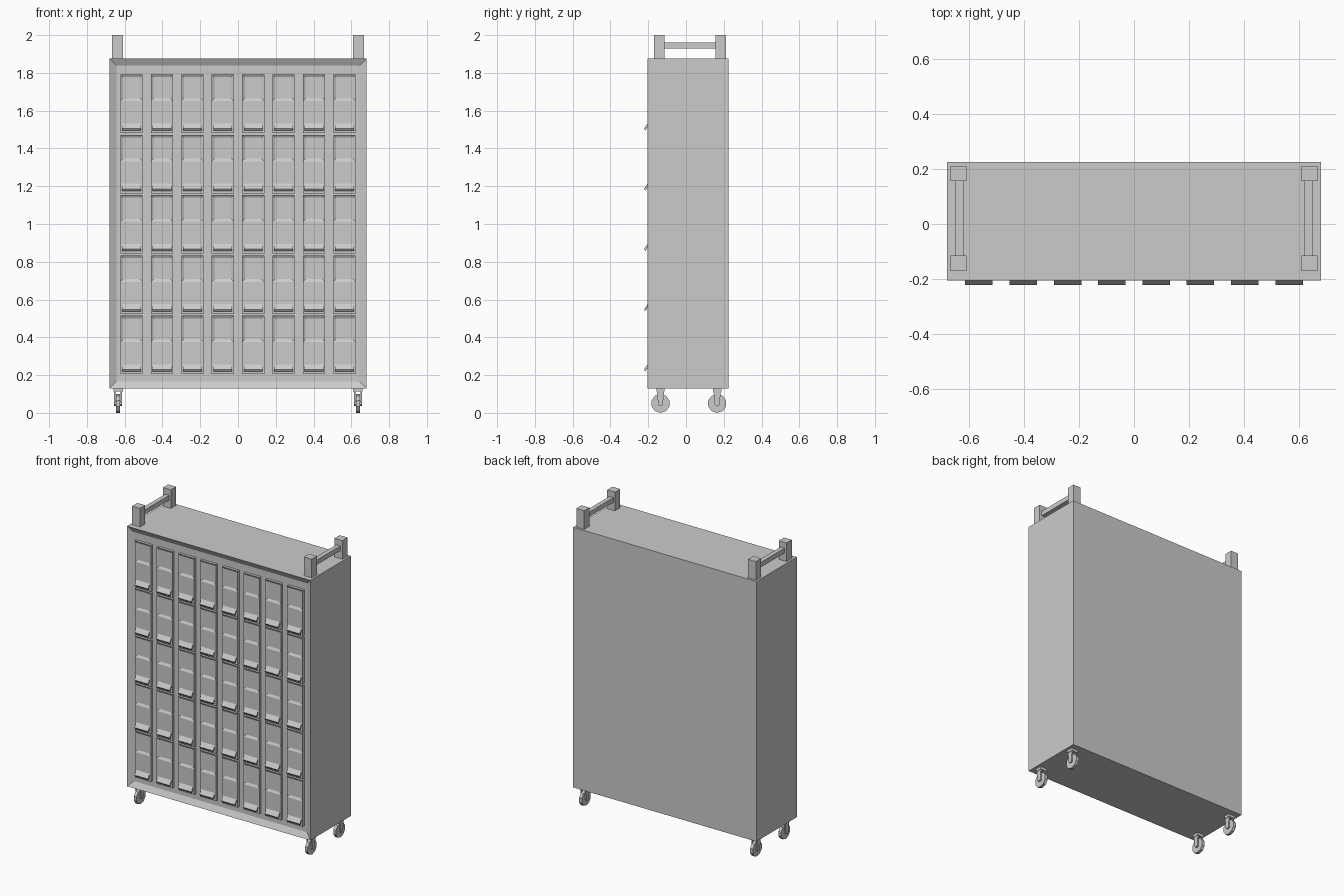
import bpy, bmesh, math
from mathutils import Vector, Matrix

cube = bpy.data.objects.get("Cube")
if cube:
    bpy.data.objects.remove(cube, do_unlink=True)

grey = bpy.data.materials.new("plain grey")
grey.use_nodes = True
COL = (0.6, 0.6, 0.6, 1)
grey.diffuse_color = COL
grey.node_tree.nodes["Principled BSDF"].inputs["Base Color"].default_value = COL


def finish(name, bm):
    bmesh.ops.recalc_face_normals(bm, faces=bm.faces[:])
    mesh = bpy.data.meshes.new(name)
    bm.to_mesh(mesh)
    bm.free()
    mesh.materials.append(grey)
    ob = bpy.data.objects.new(name, mesh)
    bpy.context.collection.objects.link(ob)
    return ob


def add_box(bm, lo, hi):
    lo, hi = Vector(lo), Vector(hi)
    mat = Matrix.Translation((lo + hi) / 2) @ Matrix.Diagonal((*(hi - lo), 1))
    return bmesh.ops.create_cube(bm, size=1, matrix=mat)["verts"]


def add_prism(bm, profile, x0, x1):
    """Extrude a (y, z) profile along x."""
    face = bm.faces.new([bm.verts.new((x0, y, z)) for y, z in profile])
    ext = bmesh.ops.extrude_face_region(bm, geom=[face])["geom"]
    moved = [v for v in ext if isinstance(v, bmesh.types.BMVert)]
    bmesh.ops.translate(bm, verts=moved, vec=(x1 - x0, 0, 0))


def sink_front(bm, verts, border, depth):
    """Inset the front face of a box and push it inwards."""
    faces = {f for v in verts for f in v.link_faces}
    front = min(faces, key=lambda f: f.calc_center_median().y)
    bmesh.ops.inset_individual(bm, faces=[front], thickness=border, use_even_offset=True)
    bmesh.ops.translate(bm, verts=front.verts[:], vec=(0, depth, 0))


# Cabinet shell with a recessed front
FRONT, BACK, RECESS = -0.205, 0.225, 0.02
bm = bmesh.new()
shell = add_box(bm, (-0.68, FRONT, 0.13), (0.68, BACK, 1.875))
sink_front(bm, shell, 0.037, RECESS)
finish("cabinet_body", bm)

# Grid of drawer fronts, each with a shallow label recess and a sloping pull
drawers, labels, pulls = bmesh.new(), bmesh.new(), bmesh.new()
for col in range(8):
    x = (col - 3.5) * 0.161
    for row in range(5):
        z = 0.205 + row * 0.319
        w, h = 0.0585, 0.31
        y0, y1 = FRONT + 0.002, FRONT + RECESS + 0.004
        # lower panel and the sunk label panel above it
        add_box(drawers, (x - w, y0, z), (x + w, y1, z + 0.17))
        upper = add_box(drawers, (x - w, y0, z + 0.17), (x + w, y1, z + h))
        sink_front(drawers, upper, 0.014, 0.008)
        # pull
        add_prism(pulls, [(y0 + 0.002, z + 0.052), (y0, z + 0.052), (-0.222, z + 0.024),
                          (-0.215, z + 0.014), (y0 + 0.002, z + 0.038)], x - 0.05, x + 0.05)
labels.free()
finish("drawer_fronts", drawers)
finish("drawer_pulls", pulls)

# Push handles and casters on both sides
for side, s in (("left", 1), ("right", -1)):
    bm = bmesh.new()
    for y in (-0.1425, 0.1835):
        add_box(bm, (s * 0.637 - 0.029, y - 0.0275, 1.875), (s * 0.637 + 0.029, y + 0.0275, 2.0))
    finish(side + "_handle_posts", bm)
    bm = bmesh.new()
    add_box(bm, (s * 0.635 - 0.015, -0.12, 1.928), (s * 0.635 + 0.015, 0.16, 1.96))
    finish(side + "_handle_bar", bm)

    for end, y in (("front", -0.135), ("rear", 0.165)):
        x = s * 0.635
        # wheel with a wider hub
        bm = bmesh.new()
        for radius, width in ((0.05, 0.02), (0.014, 0.042)):
            bmesh.ops.create_cone(bm, cap_ends=True, segments=10, radius1=radius, radius2=radius,
                                  depth=width, matrix=Matrix.Translation((x, y, 0.05))
                                  @ Matrix.Rotation(math.pi / 2, 4, 'Y')
                                  @ Matrix.Rotation(math.pi / 10, 4, 'Z'))
        finish(f"{end}_{side}_wheel", bm)
        # fork: two cheeks under a crown
        bm = bmesh.new()
        cheek = [(y - 0.012, 0.045), (y + 0.012, 0.045), (y + 0.02, 0.118), (y - 0.02, 0.118)]
        for k in (-1, 1):
            add_prism(bm, cheek, x + k * 0.013, x + k * 0.021)
        add_box(bm, (x - 0.025, y - 0.022, 0.112), (x + 0.025, y + 0.022, 0.132))
        finish(f"{end}_{side}_fork", bm)
